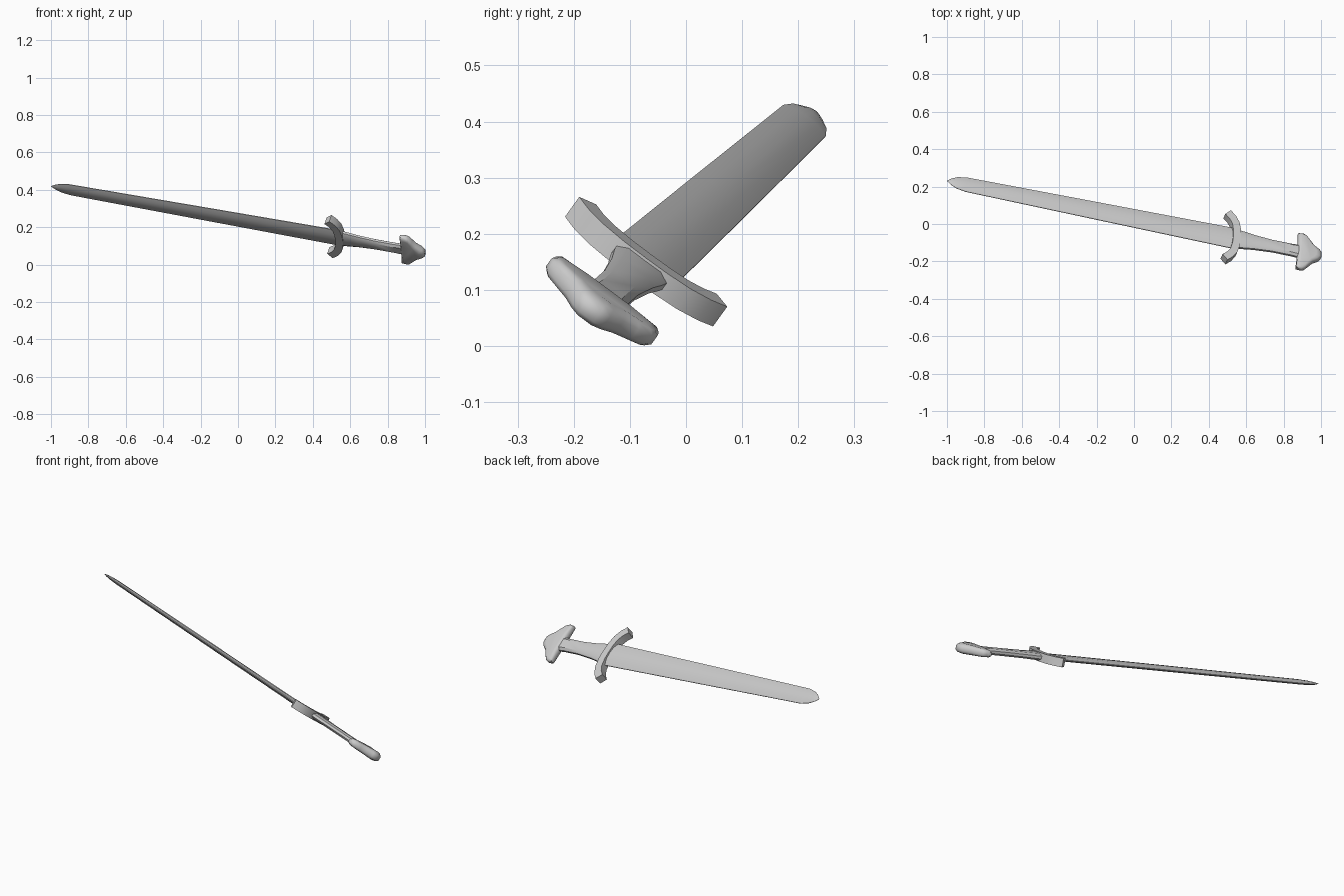
import bpy, bmesh, math
from mathutils import Vector, Matrix

if "Cube" in bpy.data.objects:
    bpy.data.objects.remove(bpy.data.objects["Cube"])

# Sword frame: U runs pommel to tip, W across the blade, N out of the flat
ORIGIN = Vector((1.0, -0.171, 0.0615))
U = Vector((-2.0, 0.402, 0.3575)).normalized()
W = Vector((0.058, 0.80, -0.594))
W = (W - U * W.dot(U)).normalized()
N = U.cross(W)
FRAME = Matrix((U, W, N)).transposed()


def loft(name, rings, angle=35):
    """Skin a list of equal-length rings given as (along, across, out) points."""
    bm = bmesh.new()
    loops = [[bm.verts.new(ORIGIN + FRAME @ Vector(p)) for p in r] for r in rings]
    n = len(loops[0])
    for a, b in zip(loops, loops[1:]):
        for i in range(n):
            j = (i + 1) % n
            bm.faces.new((a[i], a[j], b[j], b[i]))
    bm.faces.new(loops[0])
    bm.faces.new(loops[-1])
    bmesh.ops.remove_doubles(bm, verts=bm.verts, dist=1e-5)
    bmesh.ops.recalc_face_normals(bm, faces=bm.faces)
    me = bpy.data.meshes.new(name)
    bm.to_mesh(me)
    bm.free()
    ob = bpy.data.objects.new(name, me)
    bpy.context.collection.objects.link(ob)
    bpy.ops.object.select_all(action='DESELECT')
    ob.select_set(True)
    bpy.context.view_layer.objects.active = ob
    bpy.ops.object.shade_smooth_by_angle(angle=math.radians(angle))
    return ob


def section(s, half, thick, shape):
    return [(s, x * half, y * thick) for x, y in shape]


# Blade: flattened section with thin edges, tapering to a rounded point
blade_shape = [(1, .15), (.5, .85), (0, 1), (-.5, .85), (-1, .15),
               (-1, -.15), (-.5, -.85), (0, -1), (.5, -.85), (1, -.15)]
loft("blade", [section(s, h, d, blade_shape) for s, h, d in
               [(.46, .068, .014), (1.2, .058, .013), (1.965, .047, .011),
                (2.015, .037, .009), (2.048, .02, .006), (2.07, .002, .001)]])

# Grip: flared towards the guard
grip_shape = [(1, .4), (.65, 1), (-.65, 1), (-1, .4),
              (-1, -.4), (-.65, -1), (.65, -1), (1, -.4)]
loft("grip", [section(s, h, d, grip_shape) for s, h, d in
              [(.11, .041, .016), (.17, .037, .016), (.27, .037, .016),
               (.37, .045, .016), (.43, .054, .017), (.47, .057, .018)]])

# Guard: square bar with both arms bent towards the blade
half_path = [(.472, .045), (.482, .09), (.502, .124), (.529, .149)]
path = [(s, -t) for s, t in reversed(half_path)] + [(.470, 0)] + half_path
rings = []
for i, (s, t) in enumerate(path):
    a, b = path[max(i - 1, 0)], path[min(i + 1, len(path) - 1)]
    tan = Vector((b[0] - a[0], b[1] - a[1])).normalized()
    ps, pt = tan.y * .021, -tan.x * .021
    d = .0225
    rings.append([(s + ps, t + pt, d), (s - ps, t - pt, d),
                  (s - ps, t - pt, -d), (s + ps, t + pt, -d)])
loft("guard", rings)

# Pommel: wide cap outline, stacked in slices with a rounded face
half = [(0, .016), (.014, .034), (.045, .056), (.068, .085),
        (.088, .110), (.105, .117), (.134, .114), (.131, .06)]
outline = half + [(s, -t) for s, t in reversed(half)]
centre = .085
slices = [(-.027, .62), (-.023, .85), (-.012, 1), (.012, 1), (.023, .85), (.027, .62)]
loft("pommel", [[(centre + (s - centre) * k, t * (k + 1) / 2, d * (1.0 - .25 * min(1, abs(t) / .115)))
                 for s, t in outline] for d, k in slices], 45)
